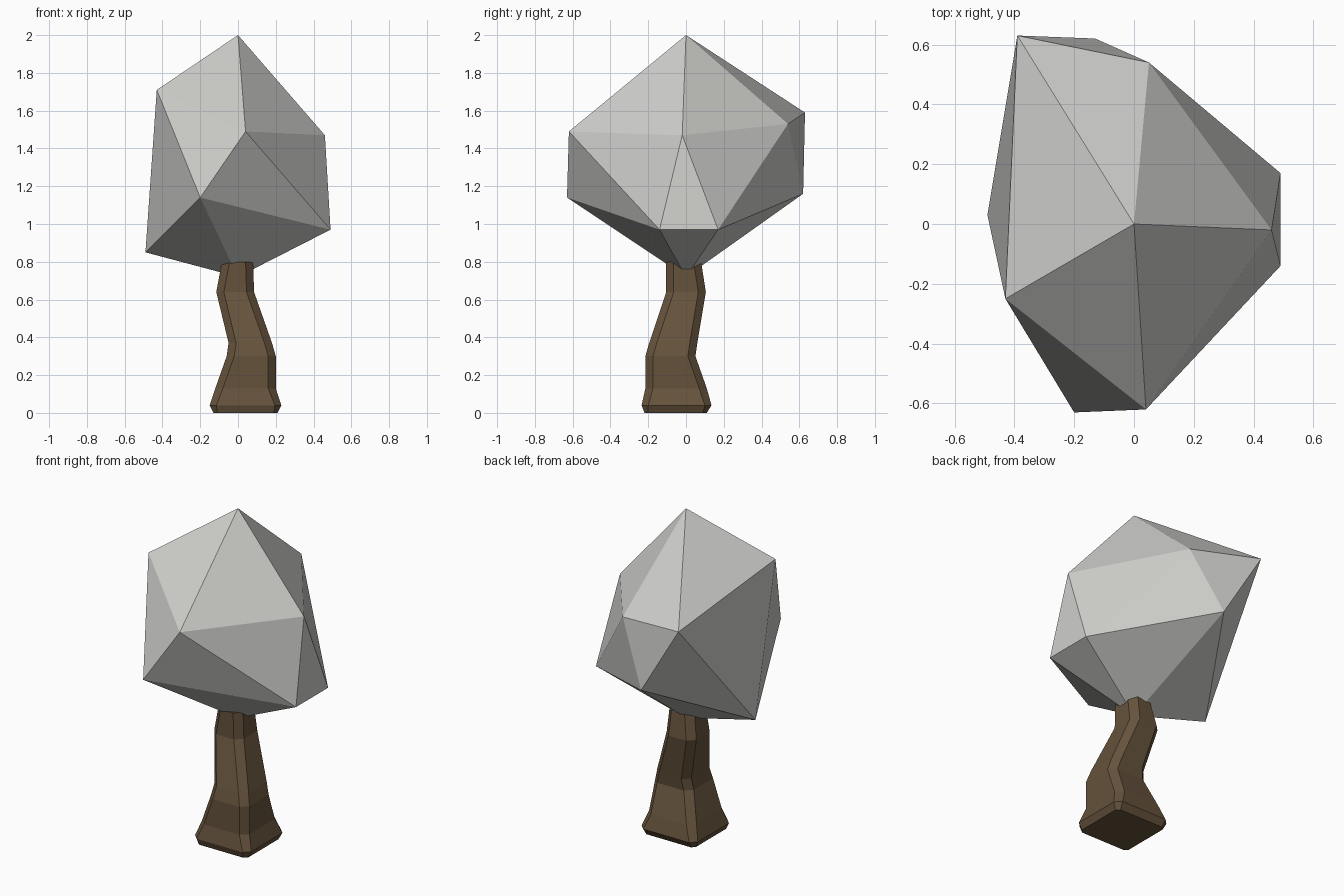
import bpy

cube = bpy.data.objects.get("Cube")
if cube:
    bpy.data.objects.remove(cube, do_unlink=True)


def make_material(name, rgb):
    mat = bpy.data.materials.new(name)
    mat.use_nodes = True
    colour = (*rgb, 1.0)
    mat.diffuse_color = colour
    mat.node_tree.nodes["Principled BSDF"].inputs["Base Color"].default_value = colour
    return mat


def make_object(name, verts, faces, mat):
    mesh = bpy.data.meshes.new(name)
    mesh.from_pydata(verts, [], faces)
    mesh.materials.append(mat)
    mesh.update()
    obj = bpy.data.objects.new(name, mesh)
    bpy.context.collection.objects.link(obj)
    return obj


# Crown: an irregular icosahedron, two rings of five between two poles
upper = [(-0.43, -0.25, 1.71), (0.04, -0.62, 1.49), (0.46, -0.02, 1.47),
         (0.05, 0.54, 1.53), (-0.39, 0.63, 1.59)]
lower = [(-0.20, -0.63, 1.14), (0.49, -0.14, 0.97), (0.49, 0.17, 0.97),
         (-0.13, 0.62, 1.16), (-0.49, 0.03, 0.85)]
n = len(upper)
top, bottom = 2 * n, 2 * n + 1
crown_faces = []
for i in range(n):
    j = (i + 1) % n
    crown_faces += [(top, i, j), (i, n + i, j),
                    (n + i, n + j, j), (bottom, n + j, n + i)]
make_object("crown", upper + lower + [(0, 0, 2.0), (0, 0, 0.72)],
            crown_faces, make_material("pale grey", (0.62, 0.62, 0.60)))


# Trunk: stacked square sections with chamfered corners
def section(z, x0, x1, y0, y1, c):
    return [(x0 + c, y0, z), (x1 - c, y0, z), (x1, y0 + c, z), (x1, y1 - c, z),
            (x1 - c, y1, z), (x0 + c, y1, z), (x0, y1 - c, z), (x0, y0 + c, z)]


# height, left, right, front, back, chamfer
sections = [
    (0.00, -0.13, 0.21, -0.22, 0.11, 0.02),
    (0.04, -0.15, 0.23, -0.235, 0.135, 0.035),
    (0.13, -0.12, 0.20, -0.215, 0.11, 0.04),
    (0.30, -0.06, 0.20, -0.215, 0.05, 0.04),
    (0.37, -0.05, 0.18, -0.195, 0.06, 0.04),
    (0.64, -0.115, 0.085, -0.105, 0.105, 0.04),
    (0.80, -0.085, 0.08, -0.105, 0.08, 0.04),
]
trunk_verts = [p for s in sections for p in section(*s)]
trunk_faces = [tuple(reversed(range(8)))]
for r in range(len(sections) - 1):
    for k in range(8):
        a, b = r * 8 + k, r * 8 + (k + 1) % 8
        trunk_faces.append((a, b, b + 8, a + 8))
last = (len(sections) - 1) * 8
trunk_faces.append(tuple(range(last, last + 8)))
make_object("trunk", trunk_verts, trunk_faces,
            make_material("bark brown", (0.13, 0.085, 0.045)))
